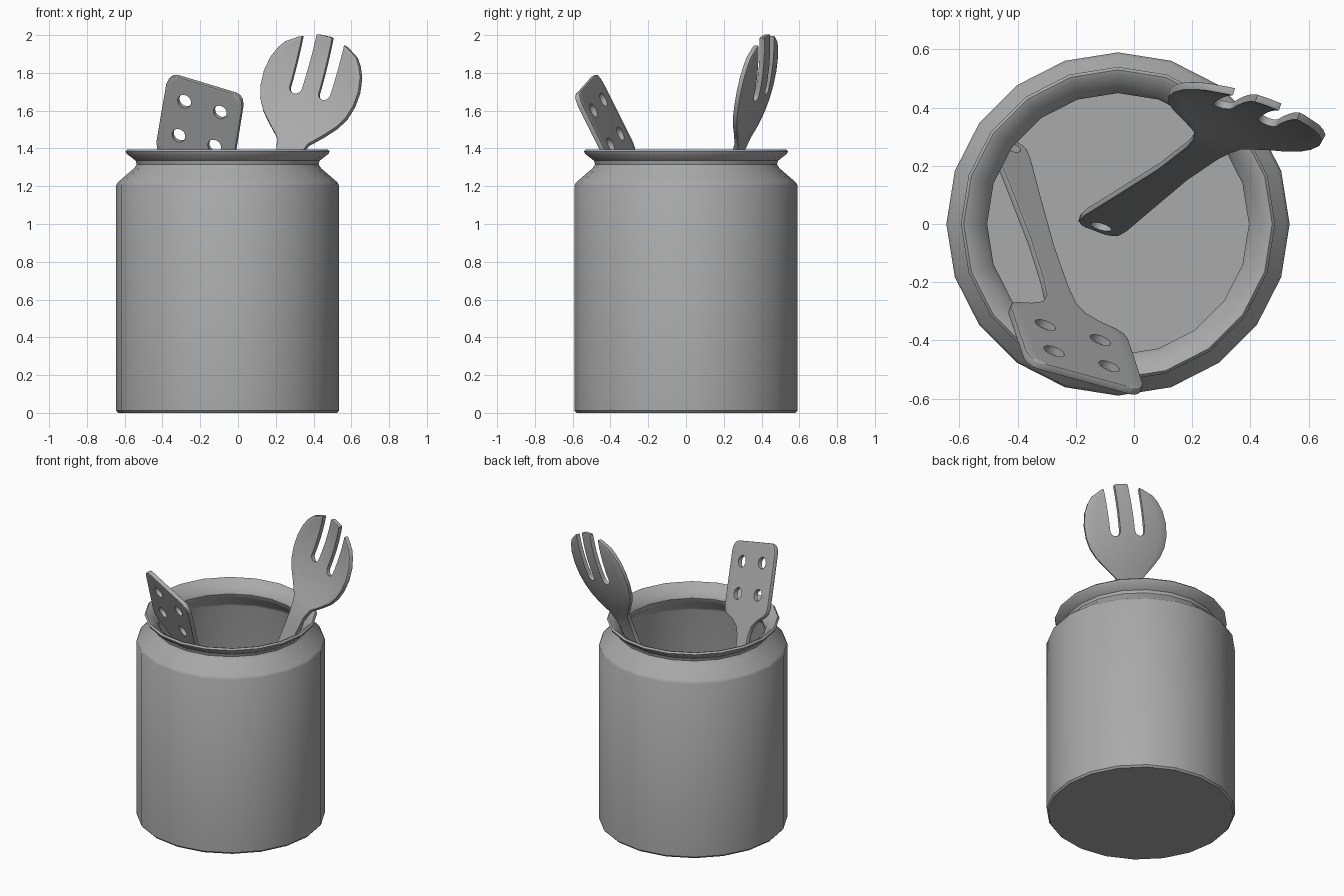
import bpy, bmesh, math
from mathutils import Vector

cube = bpy.data.objects.get("Cube")
if cube:
    bpy.data.objects.remove(cube, do_unlink=True)

gray = bpy.data.materials.new("plain gray")
gray.use_nodes = True
gray.diffuse_color = (0.4, 0.4, 0.4, 1)
gray.node_tree.nodes["Principled BSDF"].inputs["Base Color"].default_value = (0.4, 0.4, 0.4, 1)


def make_object(name, bm):
    bmesh.ops.recalc_face_normals(bm, faces=bm.faces)
    mesh = bpy.data.meshes.new(name)
    bm.to_mesh(mesh)
    bm.free()
    obj = bpy.data.objects.new(name, mesh)
    bpy.context.collection.objects.link(obj)
    mesh.materials.append(gray)
    return obj


def smooth(obj, angle):
    bpy.ops.object.select_all(action='DESELECT')
    obj.select_set(True)
    bpy.context.view_layer.objects.active = obj
    bpy.ops.object.shade_smooth_by_angle(angle=math.radians(angle))


def crock(name, profile, center, sides):
    """Revolve a wall profile around the vertical axis."""
    bm = bmesh.new()
    verts = [bm.verts.new((r, 0, z)) for r, z in profile]
    edges = [bm.edges.new(pair) for pair in zip(verts, verts[1:])]
    bmesh.ops.spin(bm, geom=verts + edges, cent=(0, 0, 0), axis=(0, 0, 1),
                   angle=math.tau, steps=sides)
    bmesh.ops.remove_doubles(bm, verts=bm.verts, dist=0.0005)
    bmesh.ops.translate(bm, verts=bm.verts, vec=center)
    obj = make_object(name, bm)
    smooth(obj, 35)


def circle(a, b, r, start=0, sweep=math.tau, n=14):
    return [(a + r * math.cos(start + sweep * i / n), b + r * math.sin(start + sweep * i / n))
            for i in range(n)]


def slot(a, bottom, top, r):
    """Open-ended slot with a round bottom."""
    arc = circle(a, bottom, r, math.pi, math.pi, 8) + [(a + r, bottom)]
    return arc + [(a + r * 1.2, top), (a - r * 1.2, top)]


def utensil(name, rows, center, across, along, cuts, bowl=None, thickness=0.03):
    """Blade and handle skinned over rows of (position along, half width)."""
    v = Vector(along).normalized()
    u = Vector(across)
    u = (u - v * u.dot(v)).normalized()
    n = u.cross(v)

    def place(a, b, c=0):
        return Vector(center) + u * a + v * b + n * c

    def depth(a, b):
        if not bowl:
            return 0
        size, deep = bowl
        return -deep * max(0, 1 - (a * a + b * b) / size ** 2)

    # Flat sheet
    bm = bmesh.new()
    cols = 10
    grid = []
    for b, half in rows:
        line = [half * (2 * i / cols - 1) for i in range(cols + 1)]
        grid.append([bm.verts.new(place(a, b, depth(a, b))) for a in line])
    for low, high in zip(grid, grid[1:]):
        for i in range(cols):
            bm.faces.new((low[i], low[i + 1], high[i + 1], high[i]))
    obj = make_object(name, bm)
    solid = obj.modifiers.new("thickness", 'SOLIDIFY')
    solid.thickness = thickness
    solid.offset = 0
    bevel = obj.modifiers.new("soft edge", 'BEVEL')
    bevel.width = thickness * 0.25
    bevel.segments = 2
    bevel.limit_method = 'ANGLE'
    bevel.angle_limit = math.radians(50)

    # Prisms cut the holes and slots
    cutters = []
    for outline in cuts:
        bm = bmesh.new()
        back = [bm.verts.new(place(a, b, -0.15)) for a, b in outline]
        front = [bm.verts.new(place(a, b, 0.15)) for a, b in outline]
        bm.faces.new(back[::-1])
        bm.faces.new(front)
        for i in range(len(outline)):
            j = (i + 1) % len(outline)
            bm.faces.new((back[i], back[j], front[j], front[i]))
        cutter = make_object(name + "_cutter", bm)
        cutter.hide_render = True
        cutters.append(cutter)
        cut = obj.modifiers.new("cut", 'BOOLEAN')
        cut.operation = 'DIFFERENCE'
        cut.solver = 'EXACT'
        cut.object = cutter

    # Bake the modifiers and drop the cutters
    graph = bpy.context.evaluated_depsgraph_get()
    mesh = bpy.data.meshes.new_from_object(obj.evaluated_get(graph))
    obj.modifiers.clear()
    obj.data = mesh
    for cutter in cutters:
        bpy.data.objects.remove(cutter, do_unlink=True)
    smooth(obj, 40)


# Storage crock: outside wall, flared rim, inside wall, floor
crock("crock", [
    (0, 0), (0.58, 0), (0.59, 0.012), (0.59, 1.205), (0.58, 1.222),
    (0.495, 1.295), (0.482, 1.315), (0.487, 1.335), (0.535, 1.372),
    (0.54, 1.385), (0.53, 1.395), (0.515, 1.39), (0.46, 1.34), (0.45, 1.315),
    (0.46, 1.28), (0.545, 1.205), (0.55, 1.19), (0.55, 0.06), (0.54, 0.05), (0, 0.05),
], (-0.055, 0, 0), 20)

# Slotted turner with four round holes and a hanging hole
turner_rows = [
    (-1.6, 0.03), (-1.59, 0.048), (-1.565, 0.062), (-1.5, 0.066), (-1.2, 0.055),
    (-0.8, 0.043), (-0.5, 0.046), (-0.36, 0.055), (-0.3, 0.08), (-0.26, 0.13),
    (-0.235, 0.185), (-0.215, 0.208), (-0.18, 0.218), (0, 0.218), (0.17, 0.217),
    (0.2, 0.209), (0.22, 0.193), (0.23, 0.165),
]
turner_cuts = [circle(a, b, 0.038) for a in (-0.102, 0.102) for b in (-0.102, 0.102)]
utensil("slotted_turner", turner_rows, (-0.2, -0.43, 1.535), (0.19, -0.055, -0.05),
        (0.03, -0.09, 0.18), turner_cuts + [circle(0, -1.545, 0.036)], thickness=0.028)

# Serving fork with a shallow bowl, three tines and a hanging hole
fork_rows = [
    (-1.72, 0.035), (-1.71, 0.055), (-1.68, 0.075), (-1.6, 0.08), (-1.3, 0.07),
    (-0.8, 0.055), (-0.45, 0.06), (-0.34, 0.07), (-0.28, 0.09), (-0.21, 0.16),
    (-0.15, 0.215), (-0.09, 0.25), (-0.02, 0.27), (0.06, 0.275), (0.14, 0.262),
    (0.2, 0.235), (0.24, 0.206), (0.282, 0.14), (0.305, 0.08), (0.318, 0.03),
]
fork_cuts = [slot(a, 0.015, 0.45, 0.034) for a in (-0.083, 0.083)]
utensil("serving_fork", fork_rows, (0.37, 0.35, 1.7), (0.54, -0.2, -0.12),
        (0.29, 0.21, 0.93), fork_cuts + [circle(0, -1.65, 0.038)], (0.32, 0.045), 0.026)
